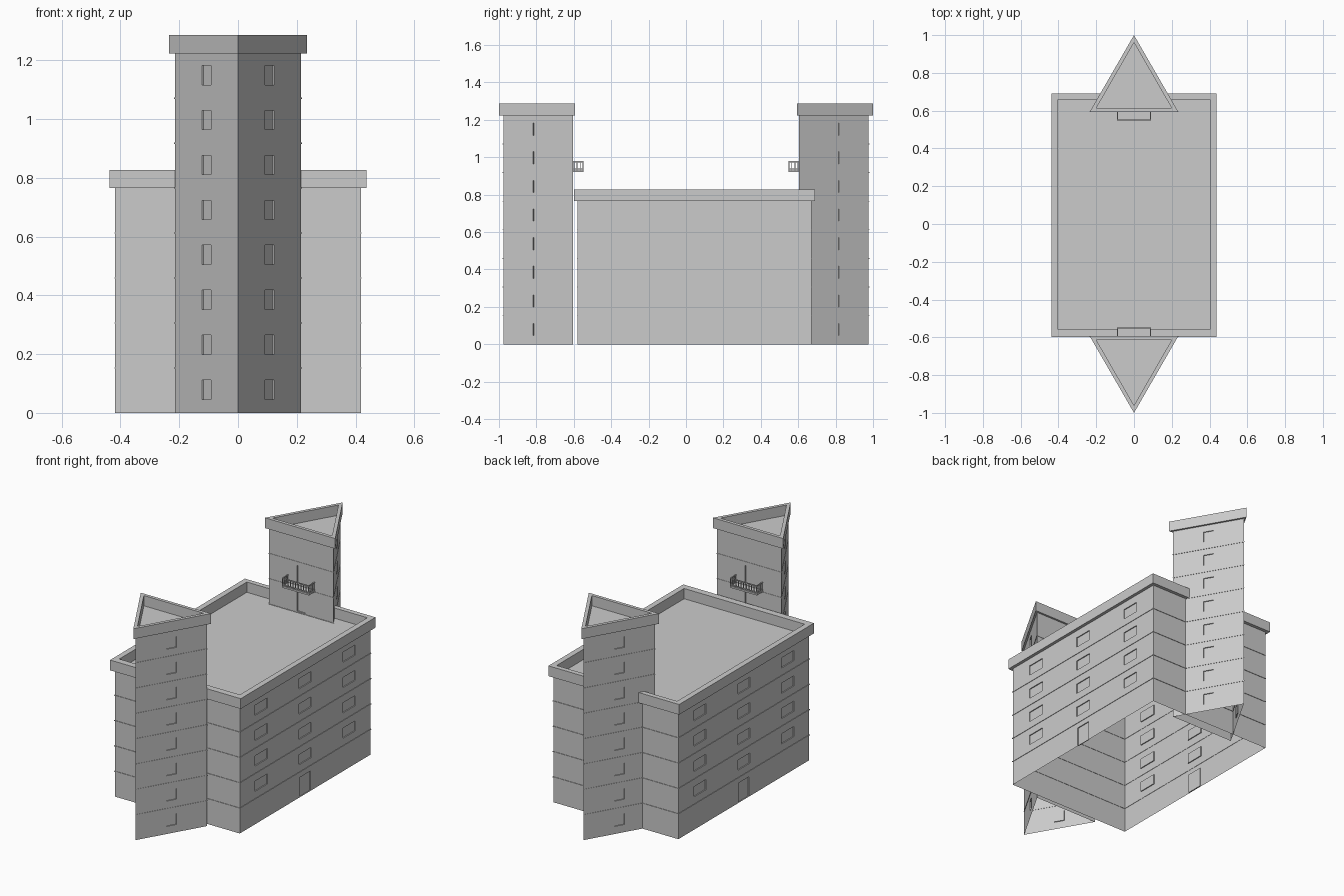
import bpy, bmesh, math
from mathutils import Vector

if "Cube" in bpy.data.objects:
    bpy.data.objects.remove(bpy.data.objects["Cube"])

FLOOR = 0.153
DEPTH = 0.006


def finish(name, bm, turned=False):
    bmesh.ops.remove_doubles(bm, verts=bm.verts, dist=1e-5)
    mesh = bpy.data.meshes.new(name)
    bm.to_mesh(mesh)
    bm.free()
    ob = bpy.data.objects.new(name, mesh)
    bpy.context.collection.objects.link(ob)
    if turned:
        ob.rotation_euler.z = math.pi
    return ob


def quad(bm, pts):
    bm.faces.new([bm.verts.new(p) for p in pts])


def wall(bm, a, b, height, holes):
    """Wall from a to b; holes are (centre, width, z0, z1) with recessed panes."""
    a, b = Vector((*a, 0)), Vector((*b, 0))
    length, d = (b - a).length, (b - a).normalized()
    n = Vector((d.y, -d.x, 0))
    P = lambda u, z, o=0: a + d * u + Vector((0, 0, z)) - n * o
    rects = [(c - w / 2, c + w / 2, z0, z1) for c, w, z0, z1 in holes]
    us = sorted({0, length, *[r[0] for r in rects], *[r[1] for r in rects]})
    zs = sorted({0, height, *[r[2] for r in rects], *[r[3] for r in rects]})
    for u0, u1 in zip(us, us[1:]):
        for z0, z1 in zip(zs, zs[1:]):
            um, zm = (u0 + u1) / 2, (z0 + z1) / 2
            if not any(r[0] < um < r[1] and r[2] < zm < r[3] for r in rects):
                quad(bm, [P(u0, z0), P(u1, z0), P(u1, z1), P(u0, z1)])
    for u0, u1, z0, z1 in rects:
        c = [(u0, z0), (u1, z0), (u1, z1), (u0, z1)]
        quad(bm, [P(*p, DEPTH) for p in c])
        for p, q in zip(c, c[1:] + c[:1]):
            quad(bm, [P(*p), P(*q), P(*q, DEPTH), P(*p, DEPTH)])


def ring(bm, outer, inner, z0, z1):
    k = len(outer)
    for i in range(k):
        j = (i + 1) % k
        o, p, q, r = outer[i], outer[j], inner[j], inner[i]
        quad(bm, [(*o, z0), (*p, z0), (*p, z1), (*o, z1)])
        quad(bm, [(*o, z1), (*p, z1), (*q, z1), (*r, z1)])
        quad(bm, [(*p, z0), (*o, z0), (*r, z0), (*q, z0)])
        quad(bm, [(*q, z0), (*r, z0), (*r, z1), (*q, z1)])


def box(bm, x0, x1, y0, y1, z0, z1):
    vs = bmesh.ops.create_cube(bm, size=1)["verts"]
    for v in vs:
        v.co = ((x0 + x1) / 2 + v.co.x * (x1 - x0), (y0 + y1) / 2 + v.co.y * (y1 - y0),
                (z0 + z1) / 2 + v.co.z * (z1 - z0))


def rect(x, y0, y1):
    return [(-x, y0), (x, y0), (x, y1), (-x, y1)]


def tri(x, y0, y1):
    return [(-x, y0), (x, y0), (0, y1)]


def building(prefix, loop, bands, cap, inner, floors, holes, turned=False):
    top = floors * FLOOR
    # Open-bottomed walls
    bm = bmesh.new()
    for i, a in enumerate(loop):
        wall(bm, a, loop[(i + 1) % len(loop)], top, holes[i])
    finish(prefix + "_walls", bm, turned)
    # Storey bands
    bm = bmesh.new()
    for i in range(1, floors):
        ring(bm, bands[0], bands[1], i * FLOOR - 0.002, i * FLOOR + 0.002)
    finish(prefix + "_storey_bands", bm, turned)
    # Parapet and sunken roof
    bm = bmesh.new()
    ring(bm, cap, inner, top, top + 0.062)
    finish(prefix + "_parapet", bm, turned)
    bm = bmesh.new()
    quad(bm, [(*p, top) for p in inner])
    finish(prefix + "_roof", bm, turned)


# Main block: window columns and a door on each long side
mid = 0.625
side = [(mid + o, 0.115, (i + 0.3) * FLOOR, (i + 0.7) * FLOOR)
        for o in (-0.42, 0, 0.42) for i in range(1, 5)] + [(mid, 0.1, 0.002, 0.12)]
building("main_block", rect(0.418, -0.58, 0.67),
         (rect(0.421, -0.583, 0.673), rect(0.416, -0.578, 0.668)),
         rect(0.437, -0.598, 0.69), rect(0.403, -0.558, 0.66), 5, [[], side, [], side])

# Triangular towers, the front one turned half way round
slits = [(0.215, 0.06, (i + 0.3) * FLOOR, (i + 0.73) * FLOOR) for i in range(8)]
doors = [(0.215, 0.055, i * FLOOR + 0.008, i * FLOOR + 0.13) for i in (5, 6)]
for prefix, turned in (("back_tower", False), ("front_tower", True)):
    building(prefix, tri(0.215, 0.605, 0.977),
             (tri(0.2185, 0.603, 0.981), tri(0.212, 0.6067, 0.9738)),
             tri(0.235, 0.593, 1.0), tri(0.2, 0.613, 0.96), 8, [doors, slits, slits], turned)
    # Balcony slab, rails and balusters
    bm = bmesh.new()
    box(bm, -0.09, 0.09, 0.548, 0.605, 0.92, 0.93)
    for z0, z1 in ((0.935, 0.939), (0.973, 0.979)):
        box(bm, -0.09, 0.09, 0.548, 0.553, z0, z1)
        for s in (-0.0875, 0.0875):
            box(bm, s - 0.0025, s + 0.0025, 0.553, 0.605, z0, z1)
    for i in range(11):
        x = -0.0875 + i * 0.0175
        box(bm, x - 0.002, x + 0.002, 0.5485, 0.5525, 0.93, 0.974)
    for s in (-0.0875, 0.0875):
        for y in (0.565, 0.5825, 0.599):
            box(bm, s - 0.002, s + 0.002, y - 0.002, y + 0.002, 0.93, 0.974)
    mesh_name = prefix + "_balcony"
    me = bpy.data.meshes.new(mesh_name)
    bm.to_mesh(me)
    bm.free()
    ob = bpy.data.objects.new(mesh_name, me)
    bpy.context.collection.objects.link(ob)
    ob.rotation_euler.z = math.pi if turned else 0
